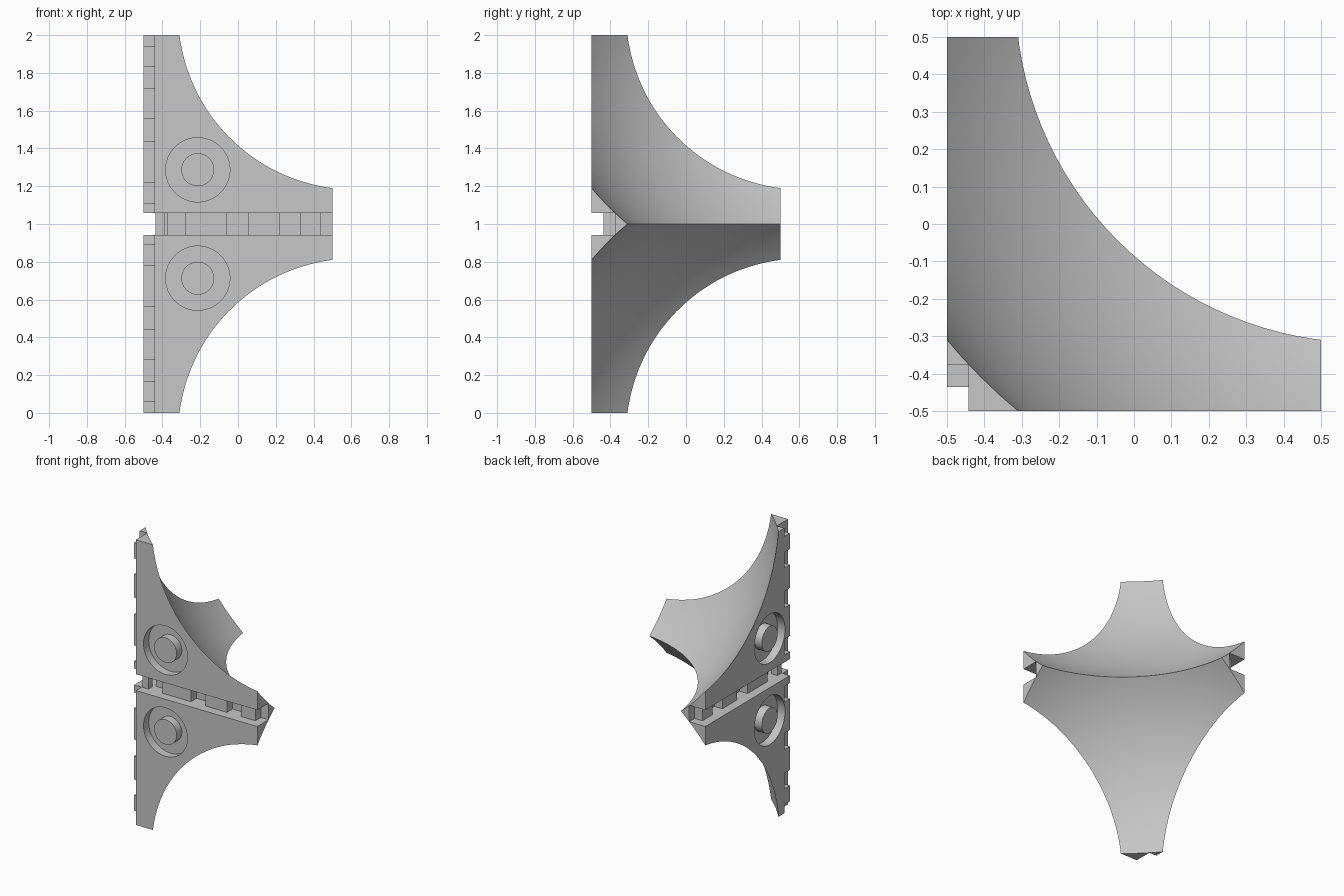
import bpy, bmesh, math
from mathutils import Matrix, Vector

if "Cube" in bpy.data.objects:
    bpy.data.objects.remove(bpy.data.objects["Cube"])

STEP = 0.0575                       # rebate thickness, also ring depth
TOOTH, SOCKET = 0.064, 0.125        # tooth and socket setback from the edge
STOPS = [0.11, 0.22, 0.44, 0.555, 0.72, 0.83, 0.94]
RING = 0.287                        # ring centre along both face axes
CORNER = Vector((-0.5, -0.5, 1.0))

grey = bpy.data.materials.new("light grey")
grey.diffuse_color = (0.57, 0.57, 0.57, 1)
grey.use_nodes = True
grey.node_tree.nodes["Principled BSDF"].inputs["Base Color"].default_value = grey.diffuse_color


def make(name, bm):
    bmesh.ops.recalc_face_normals(bm, faces=bm.faces)
    mesh = bpy.data.meshes.new(name)
    bm.to_mesh(mesh)
    bm.free()
    ob = bpy.data.objects.new(name, mesh)
    bpy.context.collection.objects.link(ob)
    return ob


def comb(along, depth, height):
    """Rebate with sockets: a comb profile extruded across the panel edge."""
    pts = [(-0.1, -0.1), (-0.1, TOOTH)]
    d = TOOTH
    for t in STOPS:
        pts.append((t, d))
        d = SOCKET if d == TOOTH else TOOTH
        pts.append((t, d))
    pts += [(1.1, d), (1.1, -0.1)]
    bm = bmesh.new()
    verts = []
    for t, d in pts:
        co = [0, 0, 0]
        co[along], co[depth], co[height] = t, d, -0.1
        verts.append(bm.verts.new(co))
    face = bm.faces.new(verts)
    ext = bmesh.ops.extrude_face_region(bm, geom=[face])["geom"]
    move = Vector((0, 0, 0))
    move[height] = 0.1 + STEP
    bmesh.ops.translate(bm, verts=[v for v in ext if isinstance(v, bmesh.types.BMVert)], vec=move)
    return make("edge_cutter", bm)


def disc(name, axis, radius, start, end):
    """Cylinder across the face whose normal is the given axis."""
    co = Vector((RING, RING, RING))
    co[axis] = (start + end) / 2
    rot = Matrix.Rotation(math.pi / 2, 4, "Y" if axis == 0 else "X")
    bm = bmesh.new()
    bmesh.ops.create_cone(bm, cap_ends=True, segments=64, radius1=radius, radius2=radius,
                          depth=end - start, matrix=Matrix.Translation(co) @ rot)
    return make(name, bm)


# Corner block
bm = bmesh.new()
bmesh.ops.create_cube(bm, size=1, matrix=Matrix.Translation((0.5, 0.5, 0.5)))
block = make("upper_corner_block", bm)

# Cutters: toothed edges, ring recesses, large spherical hollow
cutters = [comb(2, 1, 0), comb(0, 1, 2), comb(1, 0, 2)]
cutters += [disc("ring_cutter", a, 0.17, -0.1, STEP) for a in (0, 1)]
bm = bmesh.new()
bmesh.ops.create_uvsphere(bm, u_segments=128, v_segments=64, radius=1.455,
                          matrix=Matrix.Translation((1.116, 1.116, 1.116)))
cutters.append(make("hollow_cutter", bm))
for c in cutters:
    mod = block.modifiers.new("cut", "BOOLEAN")
    mod.operation, mod.solver, mod.object = "DIFFERENCE", "EXACT", c
    c.hide_render = True
graph = bpy.context.evaluated_depsgraph_get()
result = bpy.data.meshes.new_from_object(block.evaluated_get(graph))
block.modifiers.clear()
block.data = result
for c in cutters:
    bpy.data.objects.remove(c)

# Centre pins of the two ring recesses
parts = [block, disc("upper_left_pin", 0, 0.087, 0, STEP + 0.01),
         disc("upper_front_pin", 1, 0.087, 0, STEP + 0.01)]

# Place the upper half and mirror it below
for ob in parts[:]:
    ob.data.transform(Matrix.Translation(CORNER))
    low = ob.copy()
    low.data = ob.data.copy()
    low.name = ob.name.replace("upper", "lower")
    bpy.context.collection.objects.link(low)
    low.data.transform(Matrix.Translation((0, 0, 2)) @ Matrix.Scale(-1, 4, (0, 0, 1)))
    low.data.flip_normals()
    parts.append(low)

bpy.ops.object.select_all(action="DESELECT")
for ob in parts:
    ob.data.materials.clear()
    ob.data.materials.append(grey)
    ob.select_set(True)
bpy.context.view_layer.objects.active = block
bpy.ops.object.shade_smooth_by_angle(angle=math.radians(30))
